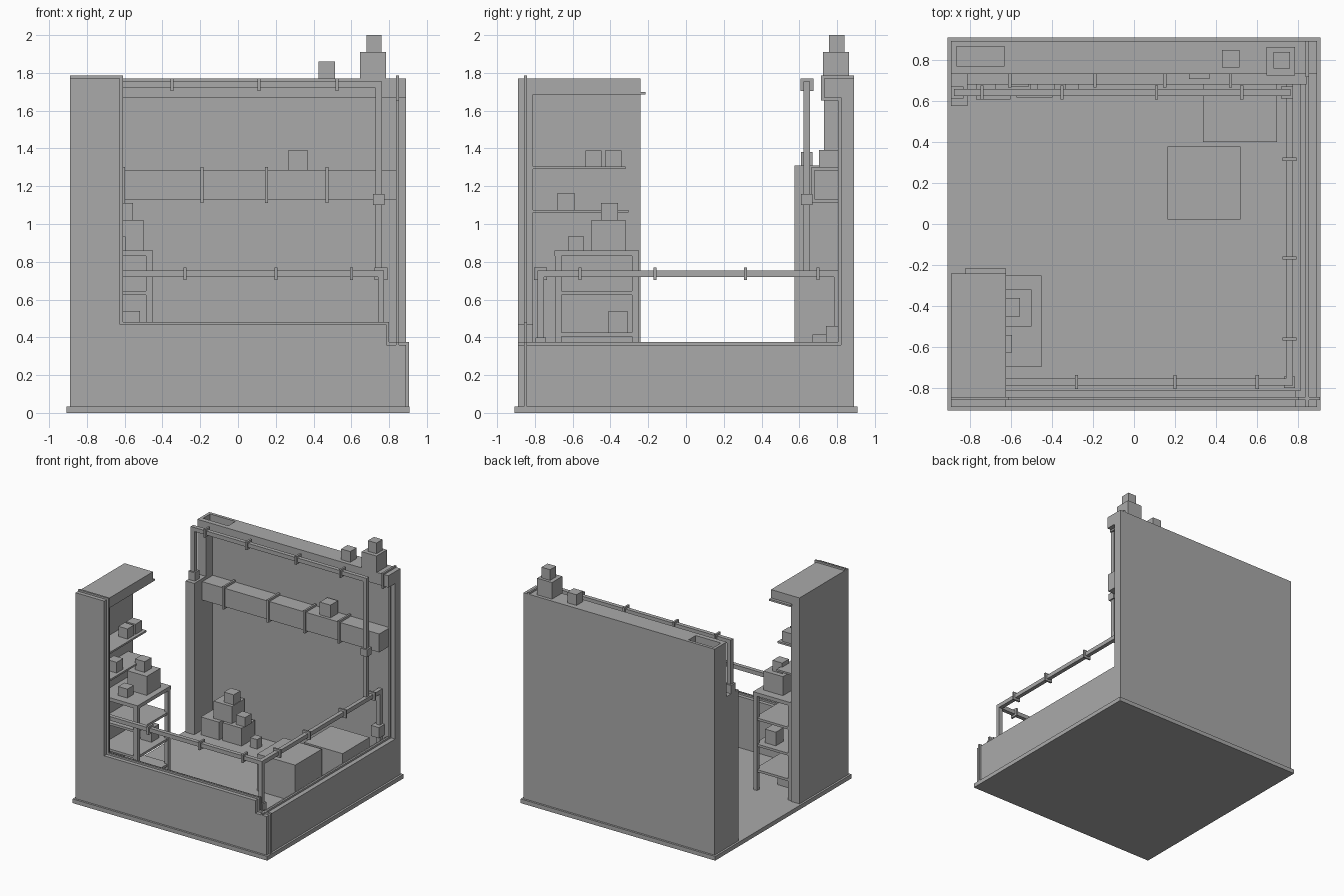
import bpy
import bmesh

cube = bpy.data.objects.get("Cube")
if cube:
    bpy.data.objects.remove(cube, do_unlink=True)

grey = bpy.data.materials.new("plain grey")
grey.use_nodes = True
COLOUR = (0.4, 0.4, 0.4, 1)
grey.diffuse_color = COLOUR
grey.node_tree.nodes["Principled BSDF"].inputs["Base Color"].default_value = COLOUR


def finish(name, bm):
    bmesh.ops.recalc_face_normals(bm, faces=bm.faces)
    mesh = bpy.data.meshes.new(name)
    bm.to_mesh(mesh)
    bm.free()
    mesh.materials.append(grey)
    obj = bpy.data.objects.new(name, mesh)
    bpy.context.collection.objects.link(obj)
    return obj


def box(name, x, y, z):
    """Box from three (low, high) ranges."""
    bm = bmesh.new()
    bmesh.ops.create_cube(bm, size=1)
    for v in bm.verts:
        v.co = [(r[0] + r[1]) / 2 + c * (r[1] - r[0]) for r, c in zip((x, y, z), v.co)]
    return finish(name, bm)


def block(name, x, y, z, s, h=None):
    """Square box by its centre, base height and size."""
    return box(name, (x - s / 2, x + s / 2), (y - s / 2, y + s / 2), (z, z + (h or s)))


def place(axis, depth, a, b):
    return (depth, a, b) if axis == "x" else (a, depth, b)


def slab(name, axis, lo, hi, outline):
    """Flat outline extruded along an axis."""
    bm = bmesh.new()
    face = bm.faces.new([bm.verts.new(place(axis, lo, a, b)) for a, b in outline])
    new = bmesh.ops.extrude_face_region(bm, geom=[face])["geom"]
    move = place(axis, hi - lo, 0, 0)
    bmesh.ops.translate(bm, vec=move, verts=[g for g in new if isinstance(g, bmesh.types.BMVert)])
    return finish(name, bm)


def run(name, points, r):
    """Square-section bars joining successive points."""
    for p, q in zip(points, points[1:]):
        box(name, *[(min(a, b) - k, max(a, b) + k) for a, b, k in zip(p, q, r)])


T = 0.015
FLOOR = 0.035
OUT, INN = 0.89, 0.81

# Floor and cutaway walls
box("base_slab", (-0.907, 0.907), (-0.907, 0.907), (0, FLOOR))
front = [(OUT, FLOOR), (OUT, 0.36), (0.785, 0.36), (0.785, 0.467),
         (-0.624, 0.467), (-0.624, 1.77), (-OUT, 1.77)]
slab("front_wall", "y", -OUT, -INN, front + [(-OUT, FLOOR)])
side = [(-OUT, 0.36), (0.82, 0.36), (0.82, 1.67), (0.73, 1.67), (0.73, 1.77), (OUT, 1.77)]
slab("right_wall", "x", INN, OUT, [(-OUT, FLOOR)] + side + [(OUT, FLOOR)])
box("back_wall", (-OUT, INN), (0.82, OUT), (FLOOR, 1.67))
box("left_wall_front", (-OUT, -INN), (-INN, -0.24), (FLOOR, 1.77))
slab("left_wall_back", "x", -OUT, -INN,
     [(0.575, FLOOR), (0.82, FLOOR), (0.82, 1.67), (0.73, 1.67), (0.73, 1.31), (0.575, 1.31)])
box("front_ceiling", (-INN, -0.624), (-INN, -0.24), (1.70, 1.77))
box("ceiling_lip", (-0.82, -0.625), (-INN, -0.215), (1.685, 1.70))

# Back header with an open recess in its top
header = box("back_header", (-OUT, INN), (0.73, OUT), (1.67, 1.77))
cutter = box("recess_cutter", (-0.865, -0.63), (0.77, 0.865), (1.70, 1.85))
cutter.hide_render = True
cutter.hide_set(True)
cut = header.modifiers.new("recess", "BOOLEAN")
cut.operation = "DIFFERENCE"
cut.object = cutter
cut.solver = "EXACT"
bpy.context.view_layer.objects.active = header
header.select_set(True)
bpy.ops.object.modifier_apply(modifier=cut.name)
bpy.data.objects.remove(cutter, do_unlink=True)

# Thin trim along the cut edges
path = [(OUT, FLOOR + T)] + front[1:-1] + [(T - OUT, 1.77)]
run("front_trim", [(a, -0.849, b) for a, b in path], (T, 0.008, T))
path = [(T - OUT, 0.36)] + side[1:-1] + [(OUT - T, 1.77)]
run("side_trim", [(0.844, a, b) for a, b in path], (0.008, T, T))

# Pipes
R = 0.017
PX, PY, BY, RAIL, TOP = 0.757, -0.77, 0.64, 0.737, 1.737
run("rail_pipe", [(-INN, PY, RAIL), (PX, PY, RAIL), (PX, 0.8, RAIL), (PX, 0.8, FLOOR)], (R, R, R))
run("corner_post", [(PX, PY, FLOOR), (PX, PY, RAIL)], (R, R, R))
run("upper_pipe", [(-0.86, BY, 1.31), (-0.86, BY, TOP), (0.745, BY, TOP), (0.745, BY, RAIL)], (R, R, R))
C = 0.034
for x in (-0.28, 0.2, 0.6):
    run("front_clamp", [(x, PY, RAIL)] * 2, (0.008, C, C))
for y in (-0.56, -0.165, 0.315, 0.7):
    run("side_clamp", [(PX, y, RAIL)] * 2, (C, 0.008, C))
for x in (-0.74, -0.35, 0.11, 0.525):
    run("upper_clamp", [(x, BY, TOP)] * 2, (0.008, C, C))
block("pipe_joint", 0.745, BY, 1.10, 0.06)
block("pipe_collar", -0.86, BY, 1.31, 0.06, 0.07)
block("pipe_collar", PX, PY, 0.34, 0.055, 0.06)
block("pipe_collar", PX, 0.78, 0.37, 0.075, 0.09)

# Air duct with bands
box("duct", (-INN, 0.84), (0.68, 0.82), (1.13, 1.285))
for x in (-0.605, -0.19, 0.15, 0.47):
    box("duct_band", (x - 0.008, x + 0.008), (0.665, 0.82), (1.112, 1.303))

# Rack with four shelves
for x in (-0.79, -0.47):
    for y in (-0.677, -0.268):
        block("rack_leg", x, y, FLOOR, 0.034, 0.8)
box("rack_top", (-INN, -0.45), (-0.695, -0.25), (0.83, 0.86))
for z in (0.2, 0.415, 0.635):
    box("rack_shelf", (-INN, -0.46), (-0.69, -0.255), (z - 0.01, z + 0.01))

# Wall shelves
box("upper_shelf", (-INN, -0.63), (-INN, -0.32), (1.29, 1.305))
box("lower_shelf", (-INN, -0.63), (-INN, -0.305), (1.06, 1.075))

# Boxes: centre x, centre y, base, size, height
BOXES = {
    "floor_crate": [(0.34, 0.2, FLOOR, 0.355, 0.31), (0.515, 0.58, FLOOR, 0.36, 0.31)],
    "stack_box": [(-0.685, 0.69, FLOOR, 0.17, 0.15), (-0.485, 0.703, FLOOR, 0.176, 0.15),
                  (-0.59, 0.725, 0.185, 0.17, 0.145), (-0.555, 0.715, 0.33, 0.09, 0.085),
                  (-0.43, 0.69, 0.185, 0.085, 0.08), (-0.3, 0.67, FLOOR, 0.065, 0.08)],
    "rack_box": [(-0.59, -0.41, 0.86, 0.18, 0.16), (-0.6, -0.405, 1.02, 0.09, 0.09),
                 (-0.637, -0.582, 0.86, 0.085, 0.075), (-0.57, -0.36, 0.425, 0.1, 0.115),
                 (-0.6, -0.48, FLOOR, 0.1, 0.11)],
    "shelf_box": [(-0.7, -0.49, 1.305, 0.085, 0.085), (-0.7, -0.385, 1.305, 0.088, 0.085),
                  (-0.7, -0.635, 1.075, 0.088, 0.09)],
    "header_box": [(0.715, 0.793, 1.77, 0.138, 0.14), (0.72, 0.798, 1.91, 0.08, 0.09),
                   (0.47, 0.805, 1.77, 0.085, 0.09)],
    "duct_box": [(0.318, 0.755, 1.285, 0.1, 0.107)],
}
for name, items in BOXES.items():
    for item in items:
        block(name, *item)
